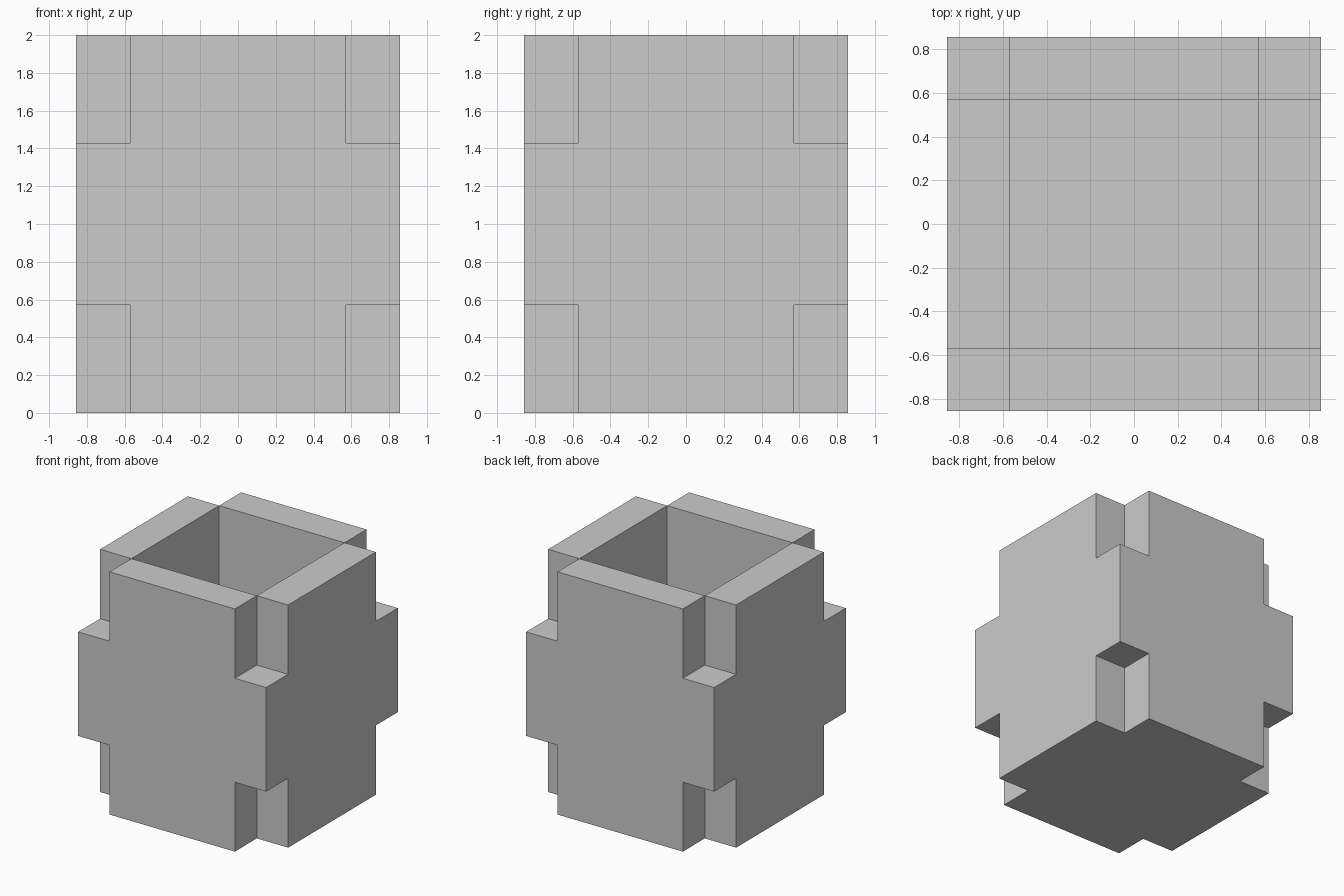
import bpy, bmesh, math
from mathutils import Vector

old = bpy.data.objects.get("Cube")
if old:
    bpy.data.objects.remove(old, do_unlink=True)

# One module is a seventh of the height; the box is 6 x 6 x 7 modules
U = 2 / 7
SIDE = [-3 * U, -2 * U, 2 * U, 3 * U]
LEVELS = [0, U, 2 * U, 5 * U, 7 * U]
CUTS = (SIDE, SIDE, LEVELS)

grey = bpy.data.materials.new("plain_grey")
grey.use_nodes = True
grey.diffuse_color = (0.6, 0.6, 0.6, 1)
grey.node_tree.nodes["Principled BSDF"].inputs["Base Color"].default_value = (0.6, 0.6, 0.6, 1)


def is_solid(i, j, k):
    """Solid blocks: walls and floor, without the cavity and corner notches."""
    if not (0 <= i < 3 and 0 <= j < 3 and 0 <= k < 4):
        return False
    corner = i != 1 and j != 1
    if corner:
        return k == 2
    cavity = i == 1 and j == 1 and k > 0
    return not cavity


def add_face(bm, cell, axis, step):
    """Add the face of a block that looks along the axis, wound outward."""
    a, b = (axis + 1) % 3, (axis + 2) % 3
    corners = [(0, 0), (1, 0), (1, 1), (0, 1)]
    if step < 0:
        corners.reverse()
    verts = []
    for da, db in corners:
        p = Vector()
        p[axis] = CUTS[axis][cell[axis] + (step > 0)]
        p[a] = CUTS[a][cell[a] + da]
        p[b] = CUTS[b][cell[b] + db]
        verts.append(bm.verts.new(p))
    bm.faces.new(verts)


# Open box: only the exposed faces, joined into clean flat panels
bm = bmesh.new()
for i in range(3):
    for j in range(3):
        for k in range(4):
            if not is_solid(i, j, k):
                continue
            for axis in range(3):
                for step in (-1, 1):
                    near = [i, j, k]
                    near[axis] += step
                    if not is_solid(*near):
                        add_face(bm, (i, j, k), axis, step)
bmesh.ops.remove_doubles(bm, verts=bm.verts[:], dist=0.001)
bmesh.ops.dissolve_limit(bm, angle_limit=math.radians(1),
                         verts=bm.verts[:], edges=bm.edges[:])

mesh = bpy.data.meshes.new("notched_open_box")
bm.to_mesh(mesh)
bm.free()
mesh.materials.append(grey)
box = bpy.data.objects.new("notched_open_box", mesh)
bpy.context.collection.objects.link(box)
